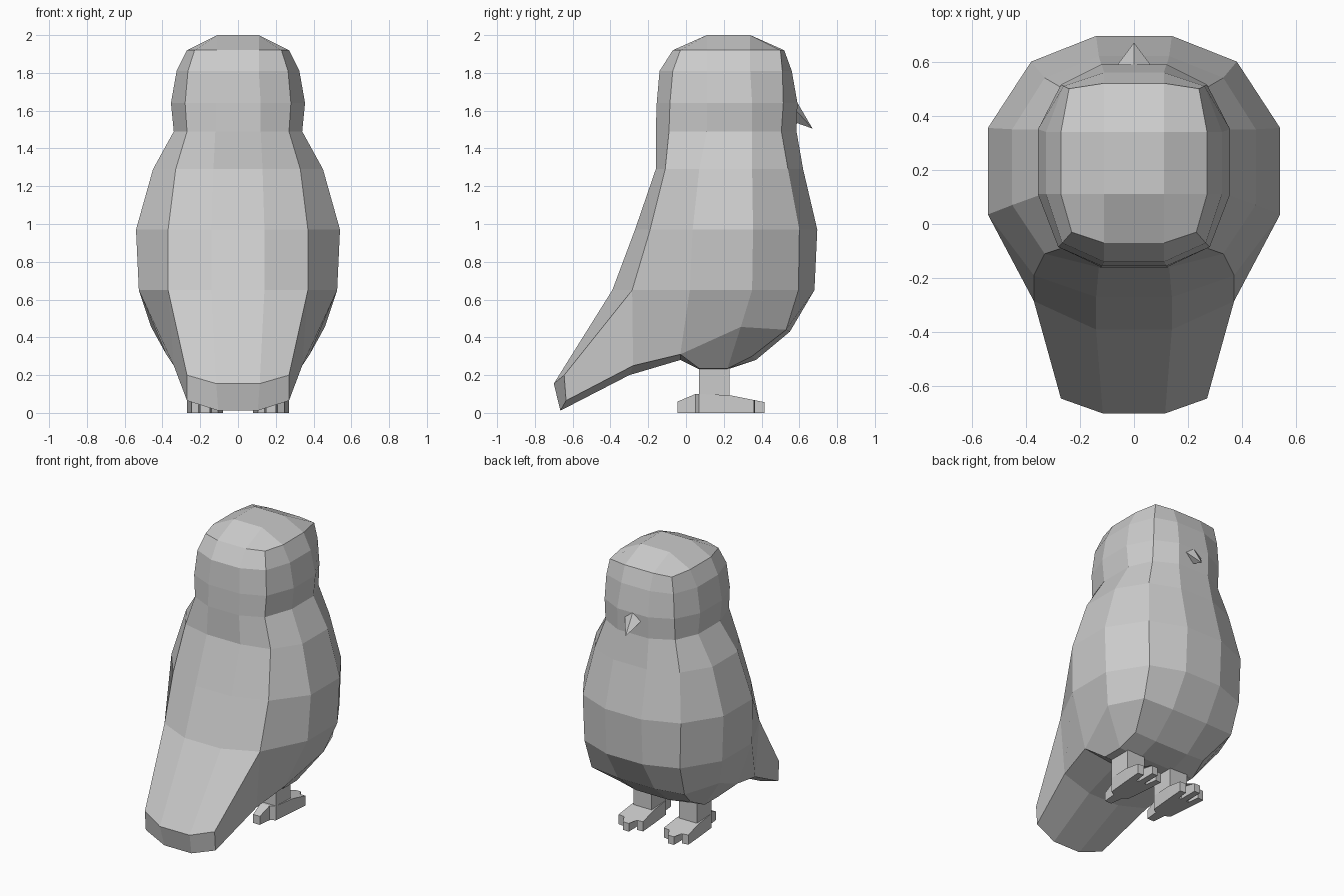
import bpy, bmesh

if "Cube" in bpy.data.objects:
    bpy.data.objects.remove(bpy.data.objects["Cube"])

# One neutral grey for the whole bird
grey = bpy.data.materials.new("plain grey")
grey.diffuse_color = (0.6, 0.6, 0.6, 1)
grey.use_nodes = True
grey.node_tree.nodes["Principled BSDF"].inputs["Base Color"].default_value = grey.diffuse_color


def finish(bm, name):
    bmesh.ops.recalc_face_normals(bm, faces=bm.faces)
    mesh = bpy.data.meshes.new(name)
    bm.to_mesh(mesh)
    bm.free()
    mesh.materials.append(grey)
    obj = bpy.data.objects.new(name, mesh)
    bpy.context.collection.objects.link(obj)
    return obj


def half_points(bm, pts):
    """Right-hand points plus their mirrored partners."""
    right = [bm.verts.new(p) for p in pts]
    left = [bm.verts.new((-x, y, z)) for x, y, z in pts]
    return right, left


def prism(bm, outline, place, lo, hi):
    """Extrude a 2D outline; place(u, v, w) maps it into space."""
    a = [bm.verts.new(place(u, v, lo)) for u, v in outline]
    b = [bm.verts.new(place(u, v, hi(u) if callable(hi) else hi)) for u, v in outline]
    bm.faces.new(a)
    bm.faces.new(b)
    for i in range(len(a)):
        j = (i + 1) % len(a)
        bm.faces.new((a[i], a[j], b[j], b[i]))


# Body: half rings of six (x, y) points from front to back, at height z
ring_data = [
    (1.92, (.11, .52), (.24, .50), (.27, .34), (.27, .11), (.23, -.03), (.11, -.07)),
    (1.81, (.11, .56), (.26, .51), (.325, .34), (.325, .11), (.265, -.07), (.11, -.14)),
    (1.64, (.12, .59), (.27, .515), (.355, .35), (.355, .11), (.28, -.085), (.12, -.155)),
    (1.49, (.12, .585), (.27, .505), (.34, .35), (.34, .11), (.27, -.09), (.12, -.16)),
    (1.29, (.13, .62), (.33, .54), (.45, .35), (.45, .07), (.33, -.11), (.13, -.16)),
    (.97, (.14, .695), (.38, .60), (.54, .355), (.54, .035), (.37, -.19), (.14, -.27)),
    (.65, (.14, .68), (.37, .595), (.525, .35), (.525, .02), (.37, -.285), (.14, -.39)),
]
bm = bmesh.new()
rings = [half_points(bm, [(x, y, z) for x, y in pts]) for z, *pts in ring_data]
crown = half_points(bm, [(.11, .34, 2), (.11, .11, 2)])
# Lower edge of breast, side, tail end
low = half_points(bm, [(.14, .55, .43), (.36, .53, .44), (.46, .29, .455),
                       (.38, -.03, .31), (.27, -.645, .20), (.115, -.70, .155)])
# Underside centre strip (front to tail), and its outer edge
strip = half_points(bm, [(.13, .37, .28), (.13, .22, .23), (.13, .07, .23),
                         (.13, -.03, .28), (.12, -.30, .20), (.105, -.665, .012)])
edge = half_points(bm, [(.28, .35, .30), (.30, .22, .235), (.30, .07, .235)])
tail_edge = half_points(bm, [(.34, -.28, .25), (.27, -.635, .065)])

for s in (0, 1):
    # Stacked ring walls
    for up, dn in zip(rings, rings[1:]):
        for i in range(5):
            bm.faces.new((up[s][i], up[s][i + 1], dn[s][i + 1], dn[s][i]))
    top, c = rings[0][s], crown[s]
    bm.faces.new((c[0], top[0], top[1], top[2]))
    bm.faces.new((c[0], top[2], top[3], c[1]))
    bm.faces.new((c[1], top[3], top[4], top[5]))
    # Lower walls and tail sides
    r, l, m, e, t = rings[-1][s], low[s], strip[s], edge[s], tail_edge[s]
    for i in (0, 1, 2, 4):
        bm.faces.new((r[i], r[i + 1], l[i + 1], l[i]))
    bm.faces.new((r[3], r[4], t[0], l[3]))
    bm.faces.new((r[4], l[4], t[1], t[0]))
    # Underside
    for f in ((l[0], l[1], e[0], m[0]), (l[1], l[2], e[1], e[0]),
              (l[2], l[3], e[2], e[1]), (m[0], e[0], e[1], m[1]),
              (m[1], e[1], e[2], m[2]), (m[2], e[2], l[3], m[3]),
              (m[3], l[3], t[0], m[4]), (m[4], t[0], t[1], m[5]),
              (m[5], t[1], l[4], l[5])):
        bm.faces.new(f)

# Middle strips joining both halves, front, back, crown and belly
front = [crown] + rings + [low]
for a, b in zip(front, front[1:]):
    bm.faces.new((a[0][0], a[1][0], b[1][0], b[0][0]))
back = [(crown[0][1], crown[1][1])] + [(r[0][5], r[1][5]) for r in rings + [low]]
back.append((strip[0][5], strip[1][5]))
for a, b in zip(back, back[1:]):
    bm.faces.new((a[0], a[1], b[1], b[0]))
bm.faces.new((crown[0][0], crown[0][1], crown[1][1], crown[1][0]))
under = [(low[0][0], low[1][0])] + list(zip(*strip))
for a, b in zip(under, under[1:]):
    bm.faces.new((a[0], a[1], b[1], b[0]))
finish(bm, "body")

# Beak: small hooked pyramid
bm = bmesh.new()
v = [bm.verts.new(p) for p in ((-.075, .57, 1.615), (.075, .57, 1.615), (0, .585, 1.65),
                               (0, .585, 1.535), (0, .67, 1.505))]
for f in ((0, 2, 4), (2, 1, 4), (1, 3, 4), (3, 0, 4), (0, 3, 1, 2)):
    bm.faces.new([v[i] for i in f])
finish(bm, "beak")


# Feet: flat sole outline with three front toes and one back toe, plus a leg
def foot_top(y):
    return .06 if y < -.02 else (.10 if y < .2 else .10 - .2 * (y - .2))


half_sole = [(.026, -.045), (.035, .05), (.07, .07), (.085, .23), (.095, .36),
             (.05, .365), (.04, .28), (.022, .285), (.022, .415)]
sole = half_sole + [(-x, y) for x, y in reversed(half_sole)]
for name, cx in (("left", -.175), ("right", .175)):
    bm = bmesh.new()
    a = [bm.verts.new((cx + x, y, 0)) for x, y in sole]
    b = [bm.verts.new((cx + x, y, foot_top(y))) for x, y in sole]
    bm.faces.new(a)
    n = len(a)
    for i in range(n):
        j = (i + 1) % n
        bm.faces.new((a[i], a[j], b[j], b[i]))
    cap = bm.faces.new(b)
    bmesh.ops.triangulate(bm, faces=[cap])
    finish(bm, name + "_foot")

    bm = bmesh.new()
    prism(bm, [(-.07, .07), (.07, .07), (.07, .23), (-.07, .23)],
          lambda u, w, z, cx=cx: (cx + u, w, z), .08, .27)
    finish(bm, name + "_leg")
